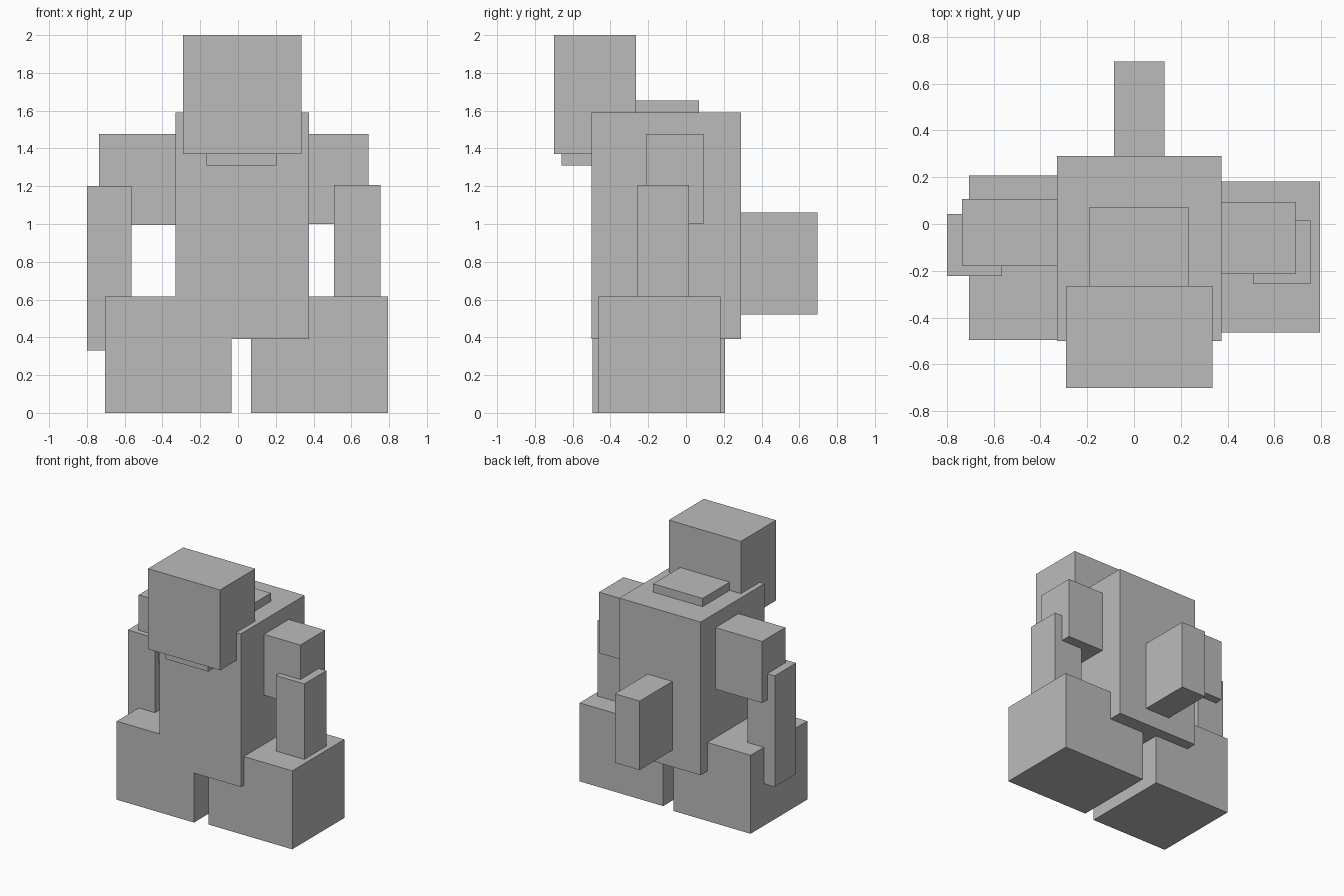
import bpy

if "Cube" in bpy.data.objects:
    bpy.data.objects.remove(bpy.data.objects["Cube"])

grey = bpy.data.materials.new("plain_grey")
grey.diffuse_color = (0.5, 0.5, 0.5, 1)
grey.use_nodes = True
grey.node_tree.nodes["Principled BSDF"].inputs["Base Color"].default_value = grey.diffuse_color


def box(name, x, y, z):
    """Axis-aligned block from its (low, high) extents."""
    spans = (x, y, z)
    centre = [(a + b) / 2 for a, b in spans]
    bpy.ops.mesh.primitive_cube_add(size=1, location=centre)
    ob = bpy.context.object
    ob.name = name
    ob.scale = [b - a for a, b in spans]
    bpy.ops.object.transform_apply(location=False, rotation=False, scale=True)
    ob.data.materials.append(grey)


# Trunk and tail
box("body", (-0.33, 0.375), (-0.50, 0.29), (0.39, 1.59))
box("tail", (-0.085, 0.13), (0.28, 0.695), (0.52, 1.06))

# Head, neck and jaw
box("head", (-0.29, 0.335), (-0.70, -0.265), (1.37, 2.0))
box("neck", (-0.193, 0.236), (-0.30, 0.07), (1.45, 1.655))
box("jaw", (-0.166, 0.204), (-0.66, -0.45), (1.31, 1.45))

# Arms, upper blocks run into the body
box("upper_arm_left", (-0.735, -0.30), (-0.18, 0.107), (0.995, 1.477))
box("upper_arm_right", (0.35, 0.69), (-0.213, 0.093), (1.0, 1.477))
box("forearm_left", (-0.80, -0.565), (-0.222, 0.043), (0.33, 1.20))
box("forearm_right", (0.508, 0.755), (-0.257, 0.015), (0.33, 1.207))

# Legs
box("leg_left", (-0.705, -0.035), (-0.495, 0.207), (0, 0.615))
box("leg_right", (0.07, 0.795), (-0.463, 0.182), (0, 0.615))
